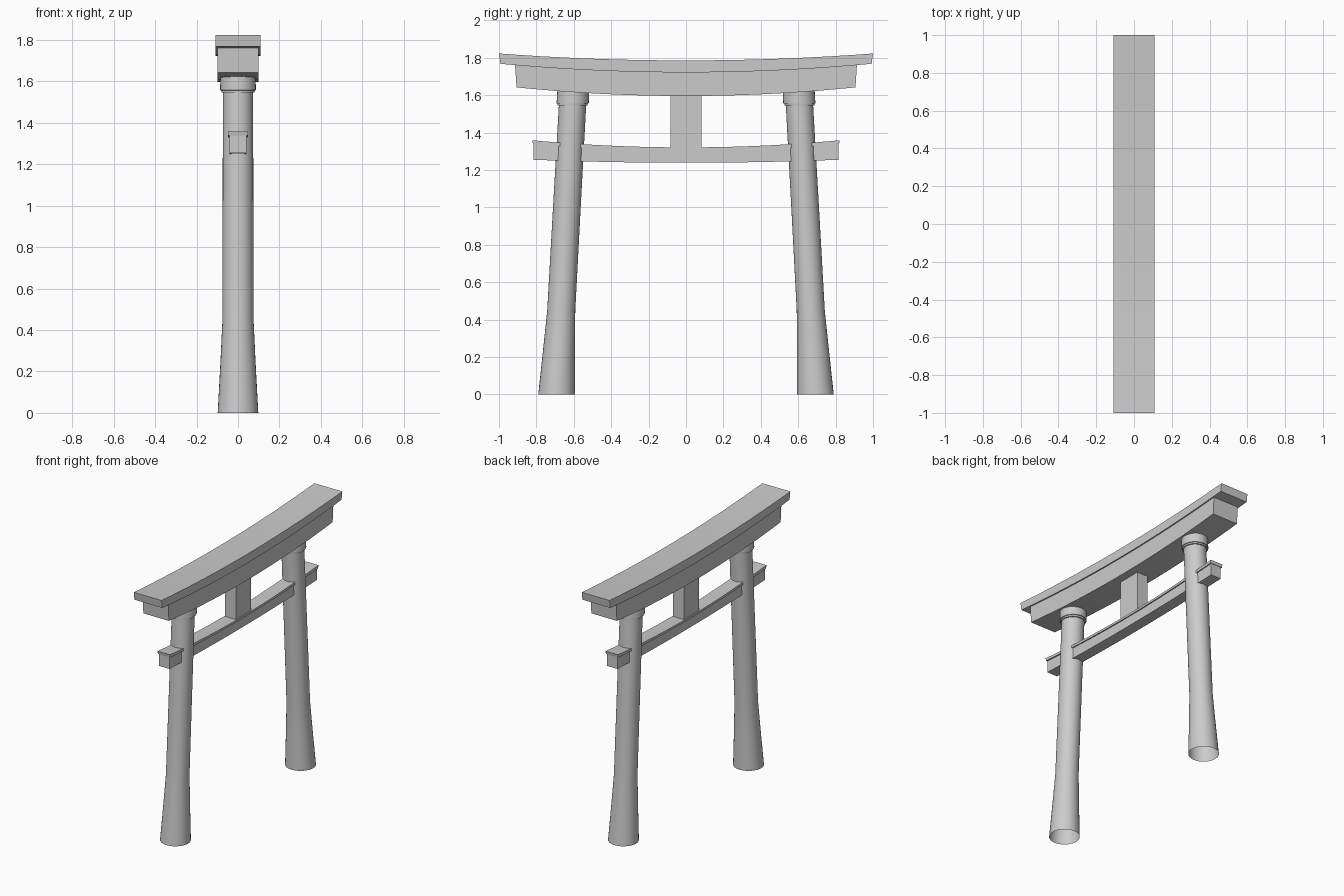
import bpy, bmesh, math

cube = bpy.data.objects.get("Cube")
if cube:
    bpy.data.objects.remove(cube, do_unlink=True)

stone = bpy.data.materials.new("grey_stone")
stone.use_nodes = True
GREY = (0.6, 0.6, 0.6, 1.0)
stone.diffuse_color = GREY
stone.node_tree.nodes["Principled BSDF"].inputs["Base Color"].default_value = GREY


def finish(name, bm):
    bmesh.ops.recalc_face_normals(bm, faces=bm.faces)
    mesh = bpy.data.meshes.new(name)
    bm.to_mesh(mesh)
    bm.free()
    mesh.materials.append(stone)
    obj = bpy.data.objects.new(name, mesh)
    bpy.context.collection.objects.link(obj)
    bpy.ops.object.select_all(action="DESELECT")
    obj.select_set(True)
    bpy.context.view_layer.objects.active = obj
    bpy.ops.object.shade_smooth_by_angle(angle=math.radians(25))
    return obj


def bridge(bm, a, b):
    n = len(a)
    for i in range(n):
        j = (i + 1) % n
        bm.faces.new((a[i], a[j], b[j], b[i]))


def curved_beam(name, half_x, top_y, bottom_y, top, bottom, steps=20):
    """Beam along y; top and bottom are (middle height, end height)."""
    bm = bmesh.new()
    rings = []
    for i in range(steps + 1):
        t = 2 * i / steps - 1
        z_top = top[0] + (top[1] - top[0]) * t * t
        z_bot = bottom[0] + (bottom[1] - bottom[0]) * t * t
        rings.append([bm.verts.new(p) for p in (
            (-half_x, t * bottom_y, z_bot), (half_x, t * bottom_y, z_bot),
            (half_x, t * top_y, z_top), (-half_x, t * top_y, z_top))])
    for a, b in zip(rings, rings[1:]):
        bridge(bm, a, b)
    bm.faces.new(rings[0])
    bm.faces.new(rings[-1])
    return finish(name, bm)


def leaning_tube(name, side, profile, sides=32):
    """Open tube through horizontal rings of (height, centre y, radius)."""
    bm = bmesh.new()
    rings = []
    for z, y, r in profile:
        angles = [2 * math.pi * k / sides for k in range(sides)]
        rings.append([bm.verts.new((r * math.cos(a), side * y + r * math.sin(a), z))
                      for a in angles])
    for a, b in zip(rings, rings[1:]):
        bridge(bm, a, b)
    return finish(name, bm)


# Pillars with flared feet, and the collars under the lintel
PILLAR = [(0, 0.692, 0.098), (0.24, 0.679, 0.085), (0.45, 0.667, 0.075),
          (1.0, 0.637, 0.074), (1.56, 0.606, 0.073)]
COLLAR = [(1.545, 0.607, 0.072), (1.546, 0.607, 0.08),
          (1.556, 0.606, 0.081), (1.557, 0.606, 0.086), (1.64, 0.602, 0.085)]
for label, side in (("back", 1), ("front", -1)):
    leaning_tube(label + "_pillar", side, PILLAR)
    leaning_tube(label + "_collar", side, COLLAR)

# Curved double lintel
curved_beam("top_lintel", 0.108, 1.0, 0.992, (1.786, 1.823), (1.722, 1.768))
curved_beam("lower_lintel", 0.099, 0.914, 0.906, (1.724, 1.763), (1.596, 1.642))

# Tie beam passing through the pillars, with its thin cap
curved_beam("tie_beam", 0.04, 0.815, 0.815, (1.308, 1.34), (1.239, 1.255))
curved_beam("tie_beam_cap", 0.048, 0.822, 0.818, (1.321, 1.359), (1.306, 1.338))

# Short strut between the tie beam and the lintel
curved_beam("centre_strut", 0.041, 0.083, 0.083, (1.61, 1.61), (1.31, 1.31), steps=1)
